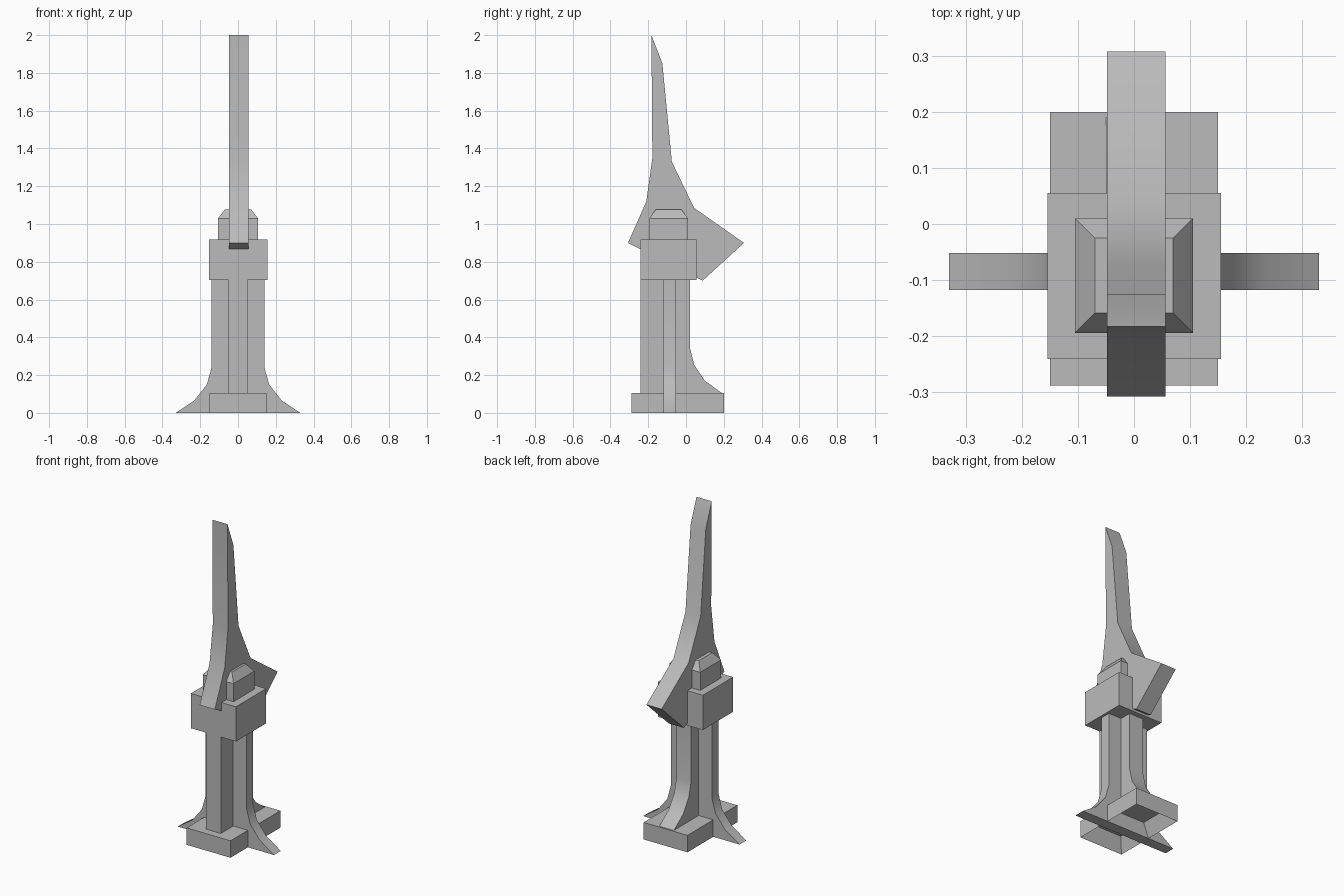
import bpy, bmesh, math

cube = bpy.data.objects.get("Cube")
if cube:
    bpy.data.objects.remove(cube, do_unlink=True)

grey = bpy.data.materials.new("mid_grey")
COLOUR = (0.5, 0.5, 0.5, 1)
grey.use_nodes = True
grey.diffuse_color = COLOUR
grey.node_tree.nodes["Principled BSDF"].inputs["Base Color"].default_value = COLOUR


def finish(name, bm, smooth=False):
    bmesh.ops.recalc_face_normals(bm, faces=bm.faces)
    mesh = bpy.data.meshes.new(name)
    bm.to_mesh(mesh)
    bm.free()
    mesh.materials.append(grey)
    obj = bpy.data.objects.new(name, mesh)
    bpy.context.collection.objects.link(obj)
    if smooth:
        bpy.ops.object.select_all(action="DESELECT")
        obj.select_set(True)
        bpy.context.view_layer.objects.active = obj
        bpy.ops.object.shade_smooth_by_angle(angle=math.radians(32))
    return obj


def plate(name, profile, low, high, place):
    """Extrude a flat profile from low to high along the axis set by place."""
    bm = bmesh.new()
    rings = [[bm.verts.new(place(a, b, d)) for a, b in profile] for d in (low, high)]
    bm.faces.new(rings[0])
    bm.faces.new(rings[1])
    n = len(profile)
    for i in range(n):
        j = (i + 1) % n
        bm.faces.new((rings[0][i], rings[0][j], rings[1][j], rings[1][i]))
    return finish(name, bm, True)


def box_mesh(x0, x1, y0, y1, z0, z1):
    bm = bmesh.new()
    bmesh.ops.create_cube(bm, size=1)
    for v in bm.verts:
        v.co = (x1 if v.co.x > 0 else x0,
                y1 if v.co.y > 0 else y0,
                z1 if v.co.z > 0 else z0)
    return bm


def side_on(y, z, x):
    return (x, y, z)


def face_on(x, z, y):
    return (x, y, z)


# Foot block, hollowed from below
bm = box_mesh(-0.15, 0.15, -0.288, 0.2, 0, 0.105)
bm.normal_update()
under = [f for f in bm.faces if f.normal.z < -0.9]
bmesh.ops.inset_region(bm, faces=under, thickness=0.05)
bmesh.ops.translate(bm, verts=under[0].verts, vec=(0, 0, 0.09))
finish("foot_block", bm)

# Upright post with a flared rear buttress
plate("rear_buttress",
      [(-0.24, 0.1), (0.197, 0.1), (0.1, 0.17), (0.043, 0.255),
       (0.021, 0.345), (0.021, 0.75), (-0.24, 0.75)],
      -0.05, 0.05, side_on)

# Side buttresses, mirrored about the centre
flare = [(0.33, 0), (0.23, 0.067), (0.165, 0.15), (0.14, 0.24), (0.14, 0.75)]
plate("side_buttress", flare + [(-x, z) for x, z in reversed(flare)],
      -0.118, -0.052, face_on)

# Head block
finish("head_block", box_mesh(-0.154, 0.155, -0.241, 0.055, 0.703, 0.918))

# Cap with a bevelled crown
bm = box_mesh(-0.105, 0.105, -0.194, 0.01, 0.9, 1.03)
bm.normal_update()
crown = [f for f in bm.faces if f.normal.z > 0.9]
bmesh.ops.inset_region(bm, faces=crown, thickness=0.05)
bmesh.ops.translate(bm, verts=crown[0].verts, vec=(0, 0, 0.048))
finish("cap", bm)

# Tall blade with a flared lower end
plate("blade",
      [(-0.183, 2.0), (-0.125, 1.85), (-0.075, 1.33), (0.043, 1.085),
       (0.307, 0.9), (0.088, 0.7), (-0.307, 0.9), (-0.21, 1.12),
       (-0.178, 1.35)],
      -0.048, 0.056, side_on)
